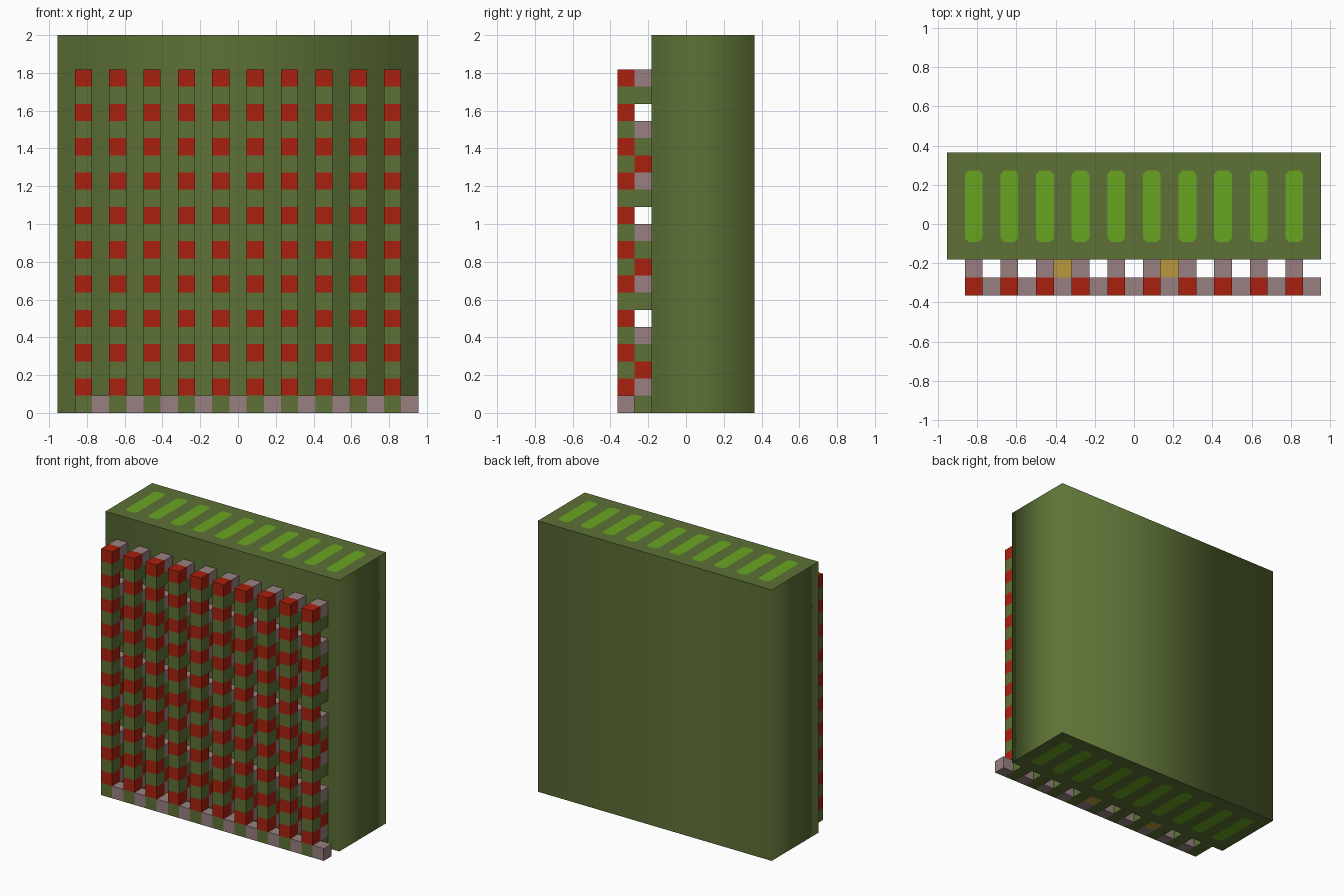
import bpy, bmesh
from mathutils import Vector

if "Cube" in bpy.data.objects:
    bpy.data.objects.remove(bpy.data.objects["Cube"], do_unlink=True)

U = 1 / 11                       # edge of one block
NX, NY, NZ = 21, 8, 22           # overall size in blocks
ORIGIN = Vector((-NX / 2, -NY / 2, 0))


def linear(c):
    c /= 255
    return c / 12.92 if c <= 0.04045 else ((c + 0.055) / 1.055) ** 2.4


def material(name, rgb):
    mat = bpy.data.materials.new(name)
    mat.use_nodes = True
    colour = [linear(c) for c in rgb] + [1]
    mat.diffuse_color = colour
    node = next(n for n in mat.node_tree.nodes if n.type == 'BSDF_PRINCIPLED')
    node.inputs["Base Color"].default_value = colour
    return mat


GREEN = material("olive green", (93, 113, 54))
LIME = material("lime", (105, 165, 33))
RED = material("red", (170, 32, 14))
GREY = material("pinkish grey", (153, 128, 129))
GOLD = material("gold", (186, 152, 64))


def add(name, data, mats):
    for mat in mats:
        data.materials.append(mat)
    obj = bpy.data.objects.new(name, data)
    bpy.context.collection.objects.link(obj)
    return obj


def blocks(name, cells):
    """Join unit blocks {(x, y, z): material} into one shell without inner faces."""
    mats = list(dict.fromkeys(cells.values()))
    bm = bmesh.new()
    for cell, mat in cells.items():
        cube = bmesh.ops.create_cube(bm, size=1)["verts"]
        centre = Vector(cell) + Vector((0.5, 0.5, 0.5))
        bmesh.ops.translate(bm, verts=cube, vec=centre)
        faces = {f for v in cube for f in v.link_faces}
        hidden = []
        for f in faces:
            f.material_index = mats.index(mat)
            step = (f.calc_center_median() - centre) * 2
            if tuple(round(a + b) for a, b in zip(cell, step)) in cells:
                hidden.append(f)
        bmesh.ops.delete(bm, geom=hidden, context='FACES')
    bmesh.ops.remove_doubles(bm, verts=bm.verts, dist=0.001)
    for v in bm.verts:
        v.co = (v.co + ORIGIN) * U
    mesh = bpy.data.meshes.new(name)
    bm.to_mesh(mesh)
    bm.free()
    return add(name, mesh, mats)


def outline(x0, x1, y0, y1, cut=0):
    """Rectangle in block units, with clipped corners if cut is given."""
    pts = [(x0 + cut, y0), (x1 - cut, y0), (x1, y0 + cut), (x1, y1 - cut),
           (x1 - cut, y1), (x0 + cut, y1), (x0, y1 - cut), (x0, y0 + cut)]
    return list(dict.fromkeys(pts))


def prism(name, outlines, mat):
    """Extrude filled outlines over the full height; inner ones become holes."""
    curve = bpy.data.curves.new(name, 'CURVE')
    curve.dimensions = '2D'
    curve.fill_mode = 'BOTH'
    curve.extrude = NZ * U / 2
    for pts in outlines:
        spline = curve.splines.new('POLY')
        spline.points.add(len(pts) - 1)
        for point, (x, y) in zip(spline.points, pts):
            point.co = ((x - NX / 2) * U, (y - NY / 2) * U, 0, 1)
        spline.use_cyclic_u = True
    obj = add(name, curve, [mat])
    obj.location.z = NZ * U / 2
    return obj


# Tall body with ten lime cores that show at the top and bottom
columns = range(1, NX - 1, 2)
slots = [outline(x, x + 1, 3, 7, 0.2) for x in columns]
prism("body", [outline(0, NX, 2, NY)] + slots, GREEN)
prism("lime_cores", slots, LIME)

# Striped front columns, each tied to the body by a repeating stair of blocks
STAIR = [GREEN, GREY, RED, GREEN, GREY, None]
for n, x in enumerate(columns, 1):
    cells = {}
    for z in range(NZ - 2):
        cells[x, 0, z] = RED if z % 2 else GREEN
        if STAIR[z % 6]:
            cells[x, 1, z] = STAIR[z % 6]
    blocks(f"striped_column_{n}", cells)

# Grey blocks between the feet of the columns
blocks("base_spacers", {(x + 1, 0, 0): GREY for x in columns})

# Gold blocks behind the base row
blocks("gold_blocks", {(x, 1, 0): GOLD for x in (6, 12)})
